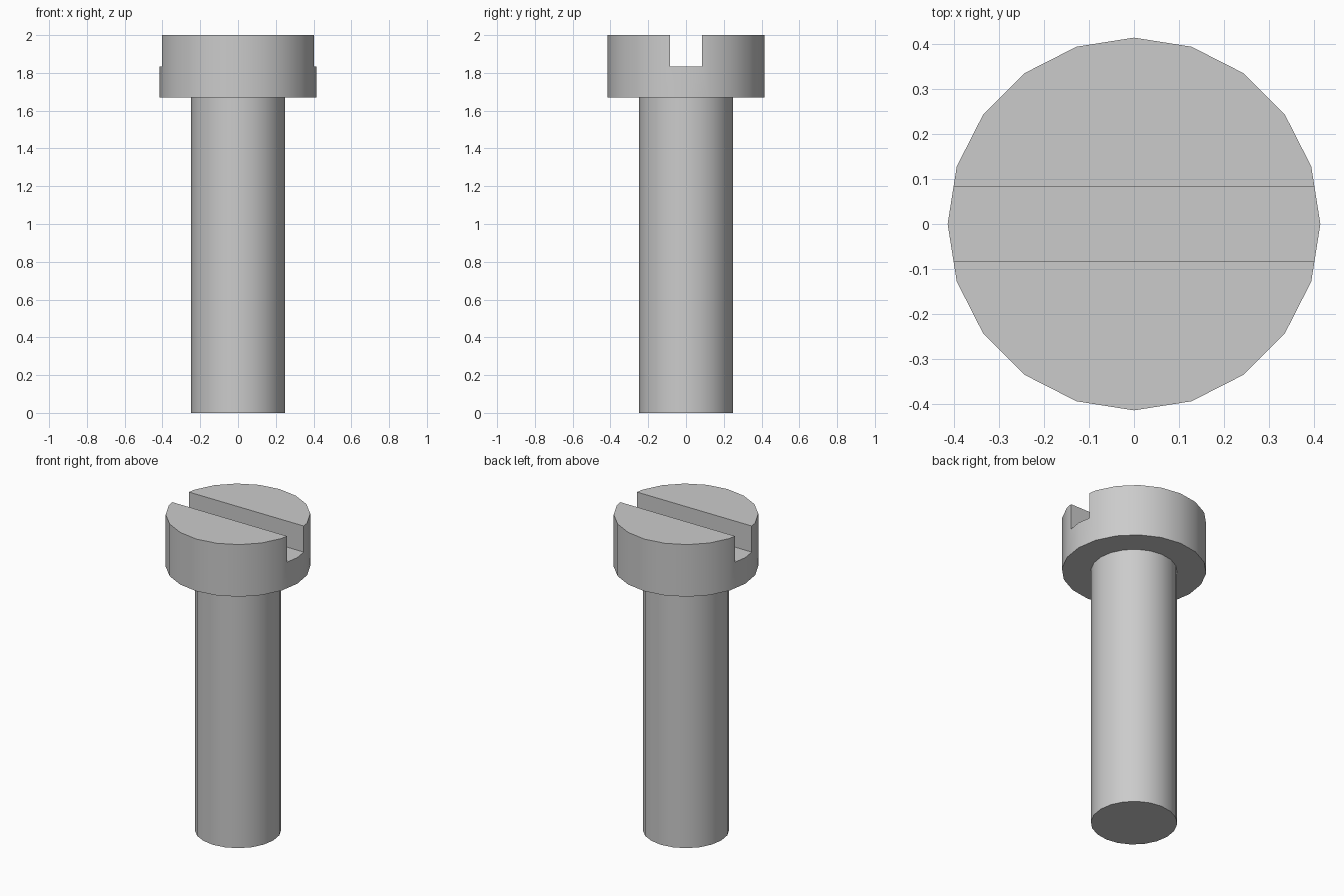
import bpy

if "Cube" in bpy.data.objects:
    bpy.data.objects.remove(bpy.data.objects["Cube"])

SIDES = 20
SHAFT_RADIUS, HEAD_RADIUS = 0.248, 0.415
HEAD_BOTTOM, SLOT_FLOOR, TOP = 1.67, 1.835, 2.0
SLOT_WIDTH = 0.167

steel = bpy.data.materials.new("plain grey steel")
steel.use_nodes = True
grey = (0.6, 0.6, 0.6, 1)
steel.diffuse_color = grey
steel.node_tree.nodes["Principled BSDF"].inputs["Base Color"].default_value = grey


def cylinder(name, radius, bottom, top):
    bpy.ops.mesh.primitive_cylinder_add(
        vertices=SIDES, radius=radius, depth=top - bottom,
        location=(0, 0, (top + bottom) / 2))
    part = bpy.context.object
    part.name = name
    part.data.materials.append(steel)
    return part


def smooth(part):
    bpy.ops.object.select_all(action='DESELECT')
    part.select_set(True)
    bpy.context.view_layer.objects.active = part
    bpy.ops.object.shade_smooth_by_angle()


# Shaft
shaft = cylinder("shaft", SHAFT_RADIUS, 0, HEAD_BOTTOM)
smooth(shaft)

# Head
head = cylinder("slotted_head", HEAD_RADIUS, HEAD_BOTTOM, TOP)

# Straight slot cut across the head along x
bpy.ops.mesh.primitive_cube_add(size=1, location=(0, 0, SLOT_FLOOR + 0.5))
cutter = bpy.context.object
cutter.name = "slot_cutter"
cutter.scale = (2, SLOT_WIDTH, 1)
cutter.hide_render = True
cutter.data.materials.append(steel)

slot = head.modifiers.new("slot", 'BOOLEAN')
slot.operation = 'DIFFERENCE'
slot.solver = 'EXACT'
slot.object = cutter
bpy.context.view_layer.objects.active = head
bpy.ops.object.modifier_apply(modifier=slot.name)
bpy.data.objects.remove(cutter)
smooth(head)
